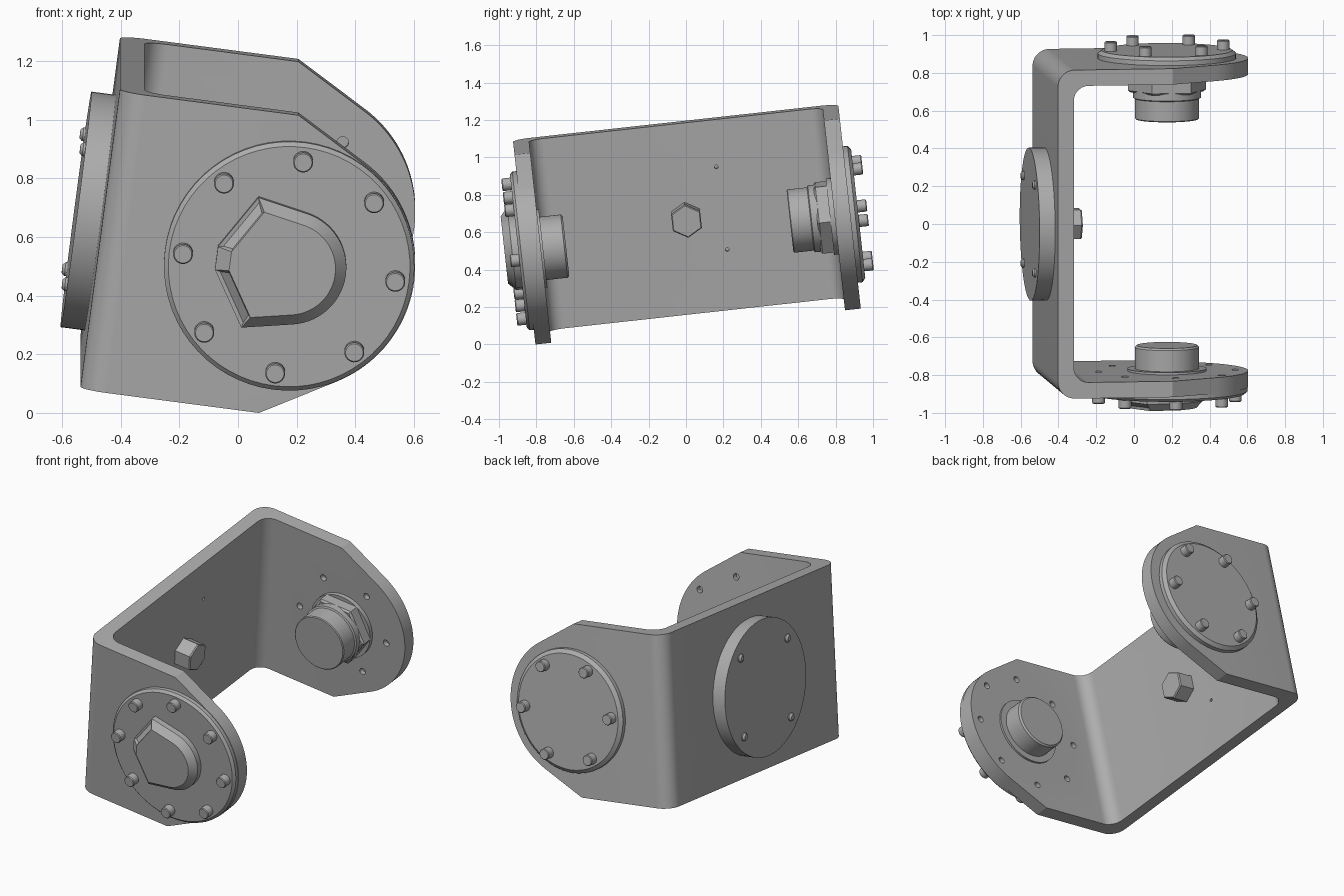
import bpy, bmesh
from math import sin, cos, pi, radians
from mathutils import Matrix, Vector

old = bpy.data.objects.get("Cube")
if old:
    bpy.data.objects.remove(old)

V, H, T = 0.875, 0.515, 0.085     # half span, half height, wall thickness
PIVOT, END_R = 0.65, 0.43         # arm hole centre and rounded end radius
TILT = (Matrix.Translation((-0.47, 0, 0.683))
        @ Matrix.Rotation(radians(6.3), 4, 'X') @ Matrix.Rotation(radians(7.5), 4, 'Y'))

grey = bpy.data.materials.new("mid_grey")
grey.use_nodes = True
grey.diffuse_color = (0.42, 0.42, 0.42, 1)
grey.node_tree.nodes["Principled BSDF"].inputs["Base Color"].default_value = (0.42, 0.42, 0.42, 1)
parts = []


# Placements: (a, b) lies in the section, h is the distance along the axis
def front(a, b, h): return Vector((PIVOT + a, -h, b))
def back(a, b, h): return Vector((PIVOT + a, h, b))
def plate(a, b, h): return Vector((-h, a, b))
def side(a, b, h): return Vector((a, h, b))
def plan(a, b, h): return Vector((a, b, h))


def arc(r, start, stop, n, ca=0, cb=0):
    angles = [radians(start + (stop - start) * i / n) for i in range(n + 1)]
    return [(ca + r * cos(t), cb + r * sin(t)) for t in angles]


def circle(r, n=64, ca=0, cb=0):
    return arc(r, 0, 360, n, ca, cb)[:-1]


def stack(bm, place, *sections):
    """Skin a closed solid through (outline, h) sections."""
    rings = [[bm.verts.new(place(a, b, h)) for a, b in pts] for pts, h in sections]
    n = len(rings[0])
    for lo, hi in zip(rings, rings[1:]):
        for i in range(n):
            j = (i + 1) % n
            bm.faces.new((lo[i], lo[j], hi[j], hi[i]))
    bm.faces.new(rings[0][::-1])
    bm.faces.new(rings[-1])
    bmesh.ops.recalc_face_normals(bm, faces=bm.faces)


def finish(name, bm):
    mesh = bpy.data.meshes.new(name)
    bm.to_mesh(mesh)
    bm.free()
    mesh.materials.append(grey)
    ob = bpy.data.objects.new(name, mesh)
    bpy.context.collection.objects.link(ob)
    ob.matrix_world = TILT
    parts.append(ob)
    return ob


def solid(name, place, *sections):
    bm = bmesh.new()
    stack(bm, place, *sections)
    return finish(name, bm)


def lathe(name, place, *steps, n=64):
    return solid(name, place, *[(circle(r, n), h) for r, h in steps])


def ring_points(r, count, start=0):
    return [p for p in arc(r, start, start + 360, count)][:-1]


def bolts(name, place, centres, *steps):
    bm = bmesh.new()
    for a, b in centres:
        stack(bm, place, *[(circle(r, 20, a, b), h) for r, h in steps])
    return finish(name, bm)


def boolean(ob, cutter, operation):
    mod = ob.modifiers.new("cut", 'BOOLEAN')
    mod.operation, mod.object, mod.solver = operation, cutter, 'EXACT'
    cutter.hide_render = True
    bpy.context.view_layer.update()
    bpy.context.view_layer.objects.active = ob
    bpy.ops.object.modifier_apply(modifier=mod.name)
    parts.remove(cutter)
    bpy.data.objects.remove(cutter)


# Bracket: bent U profile trimmed to the tapered, round-ended arm outline
half = (arc(0.09, 180, 90, 10, 0.09, V - 0.09) + [(1.3, V), (1.3, V - T)]
        + arc(0.08, 90, 180, 10, T + 0.08, V - T - 0.08))
profile = half + [(a, -b) for a, b in reversed(half)]
bracket = solid("bracket", plan, (profile, -H - 0.1), (profile, H + 0.1))
outline = ([(-0.1, -H), (0.614, -H)] + arc(END_R, -60.4, 60.4, 40, PIVOT)
           + [(0.614, H), (-0.1, H)])
boolean(bracket, solid("outline_cutter", side, (outline, -1.2), (outline, 1.2)), 'INTERSECT')

# Small holes on the inner faces
front_ring, back_ring = ring_points(0.365, 8), ring_points(0.30, 6)
bm = bmesh.new()
for place, centres in ((front, front_ring), (back, back_ring)):
    for a, b in centres:
        stack(bm, place, (circle(0.02, 16, a, b), V - T - 0.05), (circle(0.02, 16, a, b), V - T + 0.03))
for a, b in ((0.19, 0.26), (0.2, -0.19)):
    stack(bm, plate, (circle(0.01, 12, a, b), -T + 0.03), (circle(0.01, 12, a, b), -T - 0.05))
boolean(bracket, finish("hole_cutter", bm), 'DIFFERENCE')

# Front flange, bolts and bevelled cap
lathe("front_flange", front, (0.427, V - 0.01), (0.427, V + 0.022), (0.412, V + 0.036))
bolts("front_bolts", front, front_ring, (0.034, V + 0.02), (0.034, 0.955), (0.03, 0.96))
nose = ([(-0.135, -0.225)] + arc(0.195, -80, 80, 28)
        + [(-0.135, 0.225), (-0.25, 0.04), (-0.25, -0.04)])
face = [(a * 0.81, b * 0.81) for a, b in nose]
bm = bmesh.new()
stack(bm, front, (nose, V), (nose, 0.945), (face, 0.985))
slots = []
for f in bm.faces:
    c = f.calc_center_median()
    if len(f.verts) == 4 and c.x - PIVOT < -0.12 and abs(c.z) > 0.08 and c.y < -0.95:
        slots.append(f)
bmesh.ops.inset_individual(bm, faces=slots, thickness=0.016, depth=-0.01)
finish("front_cap", bm)

# Front inner peg with its collar
lathe("front_peg", front, (0.17, V - T + 0.01), (0.17, 0.665), (0.16, 0.655))
lathe("front_collar", front, (0.21, V - T + 0.01), (0.21, V - T - 0.012))

# Back flange and bolts
lathe("back_flange", back, (0.367, V - 0.01), (0.367, V + 0.025), (0.345, V + 0.042))
bolts("back_bolts", back, back_ring, (0.033, V + 0.03), (0.033, 0.962), (0.029, 0.967))

# Back inner peg, stepped, with hexagonal nut
lathe("back_peg", back, (0.18, V - T + 0.01), (0.18, 0.665), (0.17, 0.66), (0.17, 0.555), (0.165, 0.55))
lathe("back_nut", back, (0.208, 0.765), (0.208, 0.705), (0.195, 0.695), n=6)
lathe("back_washer", back, (0.205, V - T + 0.01), (0.205, 0.765))

# Round pad on the rear plate with domed screws, and hex head inside
lathe("rear_pad", plate, (0.405, -0.01), (0.405, 0.083))
bolts("rear_screws", plate, ring_points(0.33, 4, 45),
      (0.024, 0.075), (0.024, 0.09), (0.015, 0.1))
hexagon, hex_face = ring_points(0.09, 6, 90), ring_points(0.084, 6, 90)
solid("hex_head", plate, (hexagon, -T + 0.01), (hexagon, -0.183), (hex_face, -0.19))

# Smooth curved surfaces, keep edges crisp
bpy.ops.object.select_all(action='DESELECT')
for ob in parts:
    ob.select_set(True)
bpy.context.view_layer.objects.active = bracket
bpy.ops.object.shade_smooth_by_angle(angle=radians(25))
